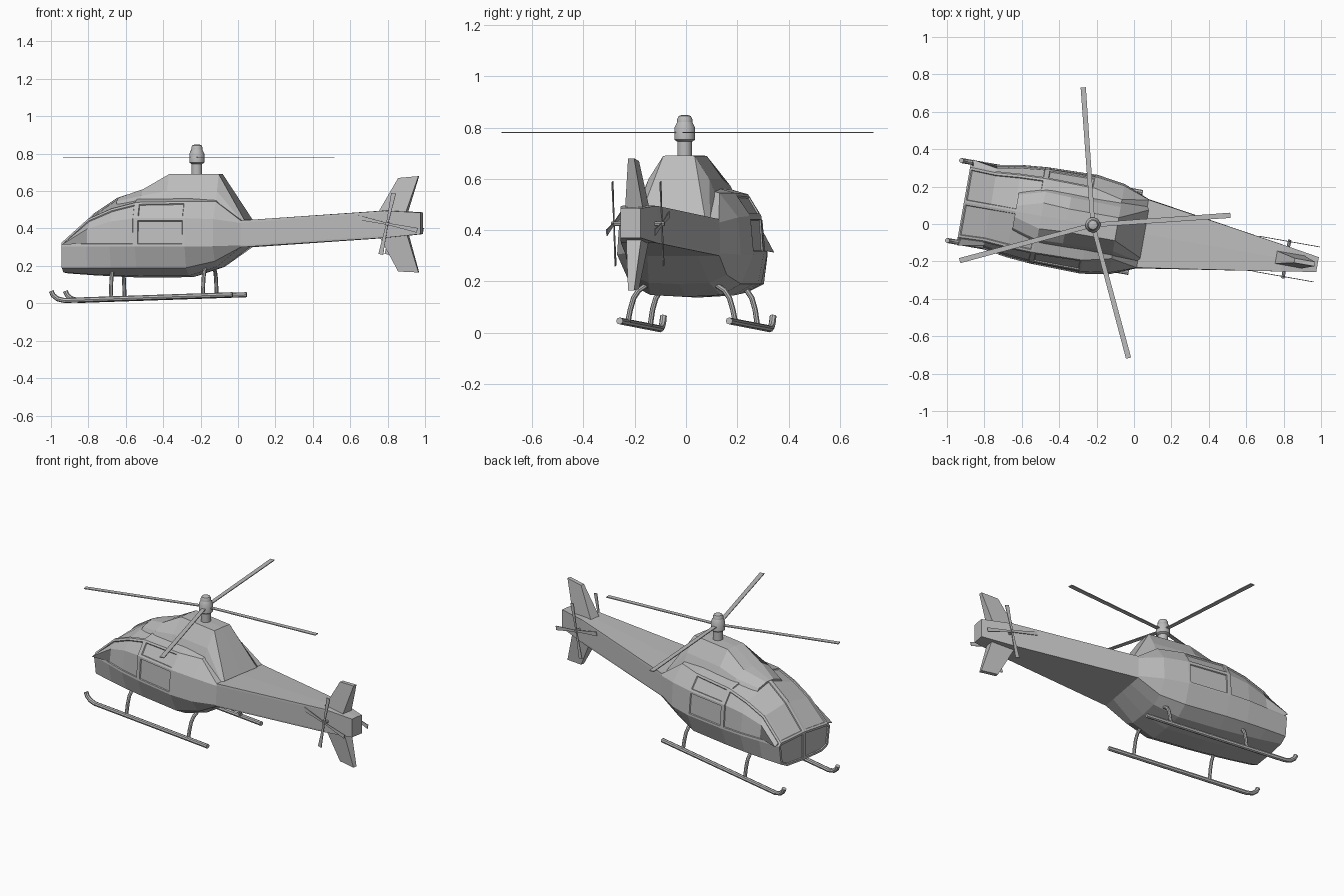
import bpy, bmesh, math
from mathutils import Matrix, Vector

cube = bpy.data.objects.get("Cube")
if cube:
    bpy.data.objects.remove(cube)

grey = bpy.data.materials.new("plain_grey")
grey.use_nodes = True
grey.diffuse_color = (0.5, 0.5, 0.5, 1)
grey.node_tree.nodes["Principled BSDF"].inputs["Base Color"].default_value = (0.5, 0.5, 0.5, 1)

# The aircraft is modelled along its own axis (nose at -x), then yawed about the mast
PLACE = Matrix.Translation((-0.22, -0.005, 0)) @ Matrix.Rotation(math.radians(-10), 4, 'Z')


def finish(name, bm, smooth=False):
    bmesh.ops.recalc_face_normals(bm, faces=bm.faces[:])
    mesh = bpy.data.meshes.new(name)
    bm.to_mesh(mesh)
    bm.free()
    mesh.materials.append(grey)
    ob = bpy.data.objects.new(name, mesh)
    bpy.context.collection.objects.link(ob)
    ob.matrix_world = PLACE
    if smooth:
        bpy.ops.object.select_all(action='DESELECT')
        ob.select_set(True)
        bpy.context.view_layer.objects.active = ob
        bpy.ops.object.shade_smooth_by_angle(angle=math.radians(40))
    return ob


def mirrored_loft(bm, stations):
    """Skin half sections (first and last point on the centre) on both sides.
    Returns faces keyed by (side, station, strip)."""
    rings = []
    for u, half in stations:
        left = [bm.verts.new((u, w, z)) for w, z in half]
        right = [a if a.co.y == 0 else bm.verts.new((u, -a.co.y, a.co.z)) for a in left]
        rings.append((left, right))
    faces = {}
    for s in (0, 1):
        for i in range(len(rings) - 1):
            a, b = rings[i][s], rings[i + 1][s]
            for k in range(len(a) - 1):
                faces[s, i, k] = bm.faces.new((a[k], a[k + 1], b[k + 1], b[k]))
        faces[s, "front"] = bm.faces.new(rings[0][s])
        faces[s, "back"] = bm.faces.new(rings[-1][s])
    return faces


# Fuselage: keel, belly edge, chine, belt, window middle, roof edge, roof centre
hull_stations = [
    (-0.70, [(0, .16), (.14, .165), (.19, .19), (.205, .305), (.20, .315), (.19, .325), (0, .335)]),
    (-0.56, [(0, .15), (.14, .155), (.205, .19), (.228, .305), (.215, .40), (.185, .45), (0, .48)]),
    (-0.43, [(0, .143), (.14, .15), (.215, .19), (.25, .305), (.238, .44), (.195, .505), (0, .565)]),
    (-0.29, [(0, .137), (.14, .145), (.22, .19), (.262, .305), (.252, .455), (.20, .54), (0, .595)]),
    (-0.02, [(0, .14), (.14, .147), (.22, .19), (.268, .305), (.255, .455), (.195, .545), (0, .60)]),
    (0.13, [(0, .19), (.12, .195), (.19, .225), (.245, .305), (.235, .45), (.16, .545), (0, .59)]),
    (0.27, [(0, .30), (.10, .30), (.185, .30), (.188, .31), (.186, .43), (.184, .443), (0, .445)]),
    (1.03, [(0, .35), (.04, .35), (.071, .35), (.071, .36), (.071, .485), (.071, .495), (0, .497)]),
    (1.22, [(0, .37), (.02, .37), (.04, .37), (.04, .38), (.04, .475), (.04, .485), (0, .487)]),
]
bm = bmesh.new()
f = mirrored_loft(bm, hull_stations)
for s in (0, 1):
    panes = [
        [f[s, i, k] for i in (0, 1, 2) for k in (3, 4)],   # front side window
        [f[s, 3, 4]],                                      # door window
        [f[s, 3, 3]],                                      # door panel
        [f[s, 0, 5], f[s, 1, 5], f[s, 2, 5]],              # windscreen
        [f[s, "front"]],                                   # chin window
    ]
    bmesh.ops.recalc_face_normals(bm, faces=bm.faces[:])
    for pane in panes:
        bmesh.ops.inset_region(bm, faces=pane, thickness=0.013, use_even_offset=True)
        bmesh.ops.inset_region(bm, faces=pane, thickness=0.003, depth=-0.006, use_even_offset=True)
finish("fuselage", bm)

# Engine cowl
bm = bmesh.new()
mirrored_loft(bm, [
    (-0.42, [(0, .53), (.10, .53), (.09, .545), (.03, .565), (0, .568)]),
    (-0.28, [(0, .53), (.15, .54), (.13, .575), (.07, .61), (0, .612)]),
    (-0.14, [(0, .53), (.15, .54), (.125, .60), (.062, .69), (0, .692)]),
    (0.13, [(0, .50), (.15, .53), (.12, .60), (.062, .69), (0, .692)]),
    (0.28, [(0, .42), (.15, .42), (.15, .43), (.13, .447), (0, .447)]),
])
finish("engine_cowl", bm)


def fin(name, profile):
    """Tapered plate: profile points are (u, z, half thickness)."""
    bm = bmesh.new()
    sides = [[bm.verts.new((u, s * t, z)) for u, z, t in profile] for s in (-1, 1)]
    for side in sides:
        bm.faces.new(side)
    n = len(profile)
    for i in range(n):
        j = (i + 1) % n
        bm.faces.new((sides[0][i], sides[0][j], sides[1][j], sides[1][i]))
    finish(name, bm)


fin("upper_fin", [(.99, .485, .035), (1.095, .67, .012), (1.205, .68, .012), (1.14, .485, .035)])
fin("lower_fin", [(.99, .37, .035), (1.095, .17, .012), (1.205, .165, .012), (1.145, .37, .03)])


def tube(name, points, radius, sides=8):
    """Round tube along a path that lies roughly in one plane."""
    bm = bmesh.new()
    pts = [Vector(p) for p in points]
    rings = []
    for i, p in enumerate(pts):
        d = (pts[min(i + 1, len(pts) - 1)] - pts[max(i - 1, 0)]).normalized()
        ref = Vector((0, 1, 0)) if abs(d.y) < abs(d.x) else Vector((1, 0, 0))
        a = d.cross(ref).normalized()
        b = d.cross(a)
        ring = []
        for k in range(sides):
            t = math.tau * k / sides
            ring.append(bm.verts.new(p + radius * (math.cos(t) * a + math.sin(t) * b)))
        rings.append(ring)
    for r, q in zip(rings, rings[1:]):
        for k in range(sides):
            j = (k + 1) % sides
            bm.faces.new((r[k], r[j], q[j], q[k]))
    bm.faces.new(rings[0])
    bm.faces.new(rings[-1])
    finish(name, bm, True)


# Skids and their bowed struts
for side, s in (("left", 1), ("right", -1)):
    v = 0.217 * s
    tube(side + "_skid", [(-.752, v, .065), (-.742, v, .043), (-.718, v, .024), (-.68, v, .015),
                          (-.6, v, .018), (.232, v, .046)], 0.0135)
    for end, u, foot in (("front", -.43, .024), ("rear", .07, .04)):
        bow = [(.14, .185), (.17, .165), (.19, .135), (.203, .09), (.213, foot)]
        tube(side + "_" + end + "_strut", [(u, w * s, z) for w, z in bow], 0.0105)


def turned(name, profile, sides=16):
    """Turned part on the vertical mast axis from (radius, z) points."""
    bm = bmesh.new()
    rings = [[bm.verts.new((r * math.cos(math.tau * k / sides), r * math.sin(math.tau * k / sides), z))
              for k in range(sides)] for r, z in profile]
    for a, b in zip(rings, rings[1:]):
        for k in range(sides):
            j = (k + 1) % sides
            bm.faces.new((a[k], a[j], b[j], b[k]))
    bm.faces.new(rings[0])
    bm.faces.new(rings[-1])
    finish(name, bm, True)


turned("rotor_mast", [(.029, .67), (.029, .75)])
turned("rotor_hub", [(.03, .745), (.041, .753), (.041, .80), (.03, .822)])
turned("hub_cap", [(.03, .815), (.03, .833), (.024, .845), (.01, .85)])


def blades(name, angles, length, root, tip, thick, matrix):
    """Flat blades radiating in the local xy plane."""
    bm = bmesh.new()
    for angle in angles:
        m = matrix @ Matrix.Rotation(math.radians(angle), 4, 'Z')
        new = bmesh.ops.create_cube(bm, size=1)["verts"]
        for vert in new:
            width = tip if vert.co.x > 0 else root
            vert.co = m @ Vector(((vert.co.x + .5) * length, vert.co.y * width, vert.co.z * thick))
    finish(name, bm)


blades("main_rotor_blades", (14, 104, 205, 295), 0.737, 0.024, 0.028, 0.005,
       Matrix.Translation((0, 0, .781)))

# A tail rotor on each side of the boom
for side, s in (("left", 1), ("right", -1)):
    hub = Vector((1.05, .095 * s, .425))
    spin = Matrix.Translation(hub) @ Matrix.Rotation(math.radians(90), 4, 'X')
    blades(side + "_tail_rotor_blades", (-12, 78, 168, 258), 0.167, 0.01, 0.026, 0.004, spin)
    tube(side + "_tail_rotor_shaft", [(1.05, .05 * s, .425), (1.05, .105 * s, .425)], 0.009)
